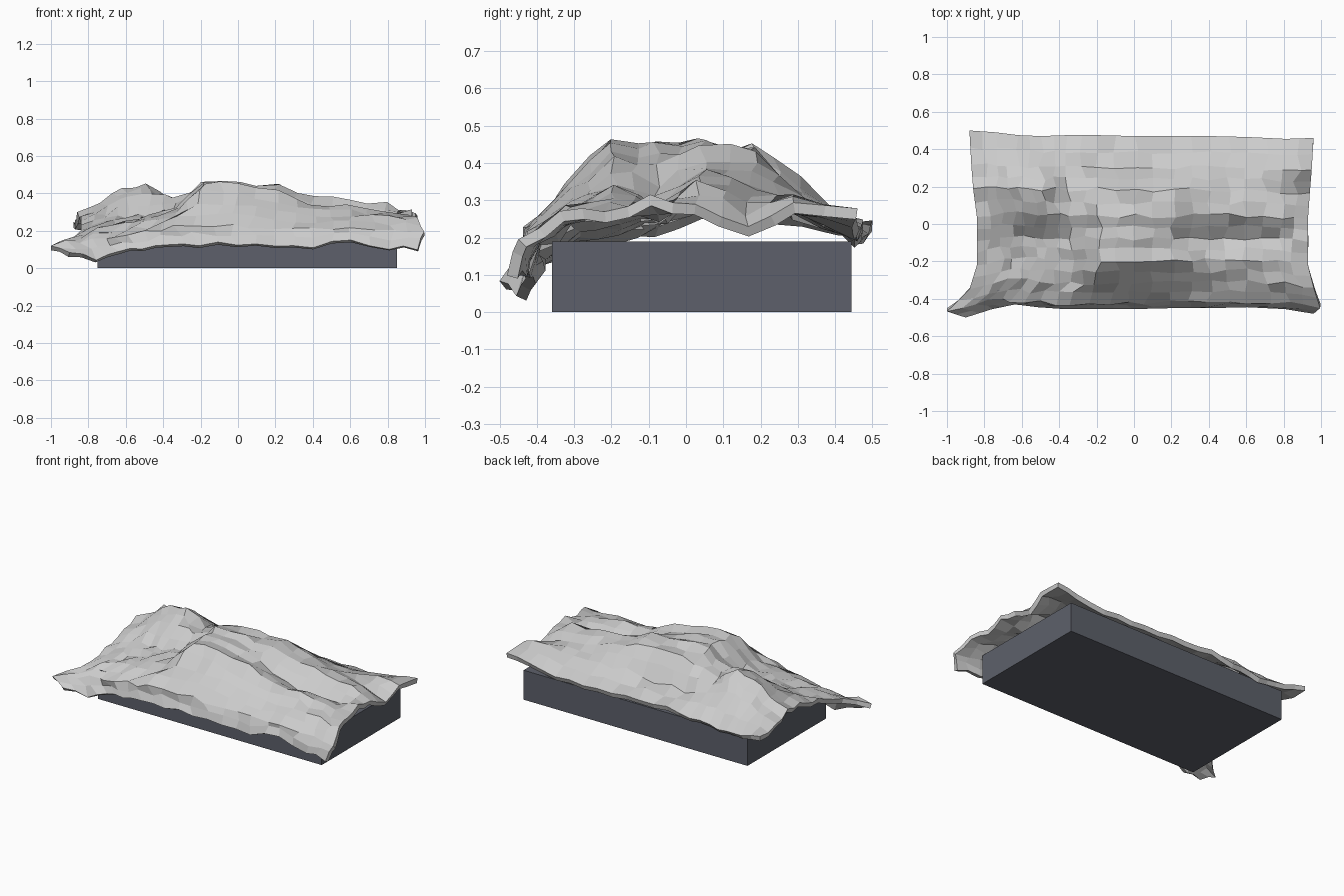
import bpy, bmesh, random

if "Cube" in bpy.data.objects:
    bpy.data.objects.remove(bpy.data.objects["Cube"])
random.seed(4)


def finish(name, bm):
    mesh = bpy.data.meshes.new(name)
    bm.to_mesh(mesh)
    bm.free()
    ob = bpy.data.objects.new(name, mesh)
    bpy.context.collection.objects.link(ob)
    return ob


# Plain block the cloth lies on
bm = bmesh.new()
bmesh.ops.create_cube(bm, size=1)
bmesh.ops.scale(bm, vec=(1.6, 0.803, 0.19), verts=bm.verts)
bmesh.ops.translate(bm, vec=(0.05, 0.042, 0.095), verts=bm.verts)
block = finish("base_block", bm)
mat = bpy.data.materials.new("slate")
mat.diffuse_color = (0.11, 0.118, 0.145, 1)
mat.use_nodes = True
mat.node_tree.nodes["Principled BSDF"].inputs["Base Color"].default_value = mat.diffuse_color
block.data.materials.append(mat)

# Cloth heights: one cross-section (front to back, in cm) per station along x
xs = [-.88, -.74, -.62, -.5, -.36, -.2, 0, .2, .4, .6, .8, .95]
ys = [-.46, -.43, -.32, -.2, -.08, .04, .18, .3, .47]
sections = [
    [9, 13, 17, 21, 24, 28, 29, 25, 24],
    [5, 14, 20, 24, 26, 32, 34, 29, 22],
    [8, 16, 23, 25, 27, 39, 43, 34, 19],
    [11, 17, 24, 27, 28, 40, 45, 35, 20],
    [12, 20, 27, 31, 31, 36, 37, 32, 22],
    [13, 23, 35, 46, 44, 45, 41, 28, 25],
    [13, 23, 34, 44, 44, 46, 43, 28, 24],
    [11, 21, 30, 41, 38, 43, 44, 30, 22],
    [12, 21, 28, 35, 30, 38, 37, 30, 22],
    [15, 21, 27, 33, 27, 36, 33, 28, 23],
    [11, 20, 27, 31, 27, 34, 29, 30, 25],
    [11, 20, 27, 27, 31, 29, 24, 30, 27]]
# Hem outlines
left = [-.90, -1.0, -.88, -.84, -.84, -.84, -.86, -.87, -.88]
right = [.96, .995, .96, .93, .93, .93, .94, .95, .96]
front = [-.50, -.455, -.43, -.445, -.455, -.455, -.455, -.45, -.45, -.445, -.455, -.48]
back = [.50, .49, .475, .47, .475, .475, .47, .47, .47, .465, .455, .46]

bm = bmesh.new()
grid = []
for i, x in enumerate(xs):
    u = (x - xs[0]) / (xs[-1] - xs[0])
    row = []
    for j, y in enumerate(ys):
        v = (y - ys[0]) / (ys[-1] - ys[0])
        row.append(bm.verts.new((left[j] + u * (right[j] - left[j]),
                                 front[i] + v * (back[i] - front[i]),
                                 sections[i][j] / 100)))
    grid.append(row)
for i in range(len(xs) - 1):
    for j in range(len(ys) - 1):
        bm.faces.new((grid[i][j], grid[i + 1][j], grid[i + 1][j + 1], grid[i][j + 1]))

# Finer facets with small irregular creases
corners = set(bm.verts)
bmesh.ops.subdivide_edges(bm, edges=bm.edges[:], cuts=1, use_grid_fill=True)
for v in bm.verts:
    if v in corners:
        continue
    if v.is_boundary:
        v.co.z += random.uniform(-.012, .012)
    else:
        v.co.x += random.uniform(-.02, .02)
        v.co.y += random.uniform(-.012, .012)
        v.co.z += random.uniform(-.01, .018)
cloth = finish("draped_cloth", bm)
solid = cloth.modifiers.new("thickness", 'SOLIDIFY')
solid.thickness = 0.03
solid.offset = -1
